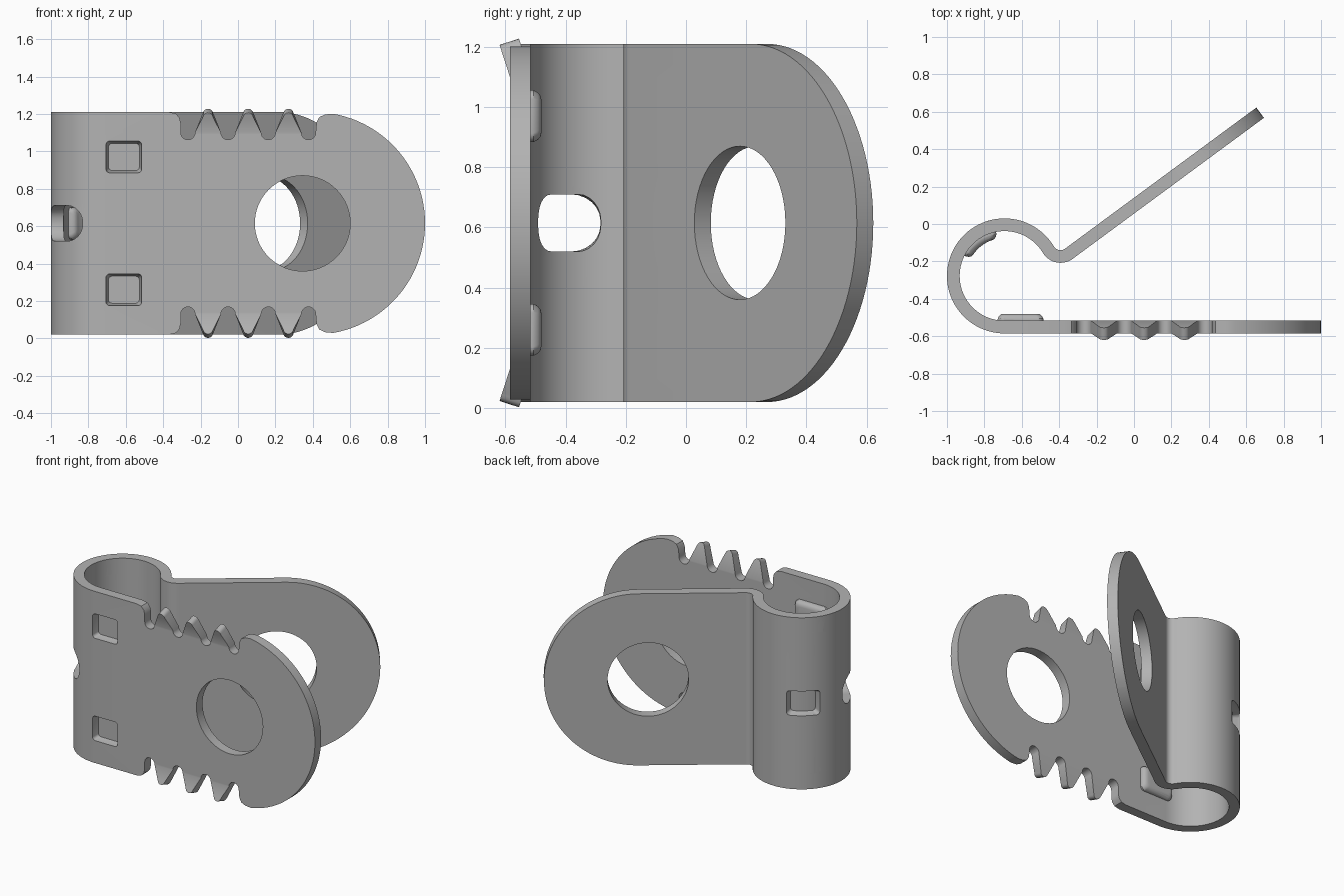
import bpy, bmesh
from math import sin, cos, pi, radians as rad
from mathutils import Vector

if "Cube" in bpy.data.objects:
    bpy.data.objects.remove(bpy.data.objects["Cube"])

# Sheet dimensions: the clip is built flat (length s, depth d, height z), then bent
T, MID, R_END = 0.034, 0.615, 0.595          # half thickness, mid height, end radius
RC, RV, Y0 = 0.2735, 0.076, -0.551           # barrel and valley radii, front plate y
A1, A2, TILT = rad(31), rad(211), rad(36.4)
C1 = Vector((-0.6925, Y0 + RC))
C2 = C1 + (RC + RV) * Vector((cos(A1), sin(A1)))
S1 = 1.6925
S2 = S1 + RC * (1.5 * pi - A1)
S3 = S2 + RV * (1.5 * pi + TILT - A2)
S4 = S3 + 1.27
FOLD, TOOTH_TILT = 1.10, rad(18)


def arc(cx, cz, r, a0, a1, n):
    return [(cx + r * cos(rad(a0 + (a1 - a0) * i / n)),
             cz + r * sin(rad(a0 + (a1 - a0) * i / n))) for i in range(n + 1)]


def rounded(cx, cz, w, h, r):
    pts = []
    for k, (sx, sz) in enumerate([(1, 1), (-1, 1), (-1, -1), (1, -1)]):
        pts += arc(cx + sx * (w / 2 - r), cz + sz * (h / 2 - r), r, 90 * k, 90 * k + 90, 6)
    return pts


def loft(name, rings):
    """Closed solid through rings of (points, depth)."""
    bm = bmesh.new()
    loops = [[bm.verts.new((s, d, z)) for s, z in pts] for pts, d in rings]
    bm.faces.new(loops[0])
    bm.faces.new(loops[-1][::-1])
    for a, b in zip(loops, loops[1:]):
        for i in range(len(a)):
            j = (i + 1) % len(a)
            bm.faces.new((a[i], b[i], b[j], a[j]))
    bmesh.ops.recalc_face_normals(bm, faces=bm.faces[:])
    me = bpy.data.meshes.new(name)
    bm.to_mesh(me)
    bm.free()
    ob = bpy.data.objects.new(name, me)
    bpy.context.collection.objects.link(ob)
    return ob


def combine(target, tool, op):
    tool.hide_render = True
    mod = target.modifiers.new(op, 'BOOLEAN')
    mod.operation, mod.object, mod.solver = op, tool, 'EXACT'
    bpy.context.view_layer.objects.active = target
    bpy.ops.object.modifier_apply(modifier=mod.name)
    bpy.data.objects.remove(tool, do_unlink=True)


# Upper half outline in front-view x: round end, toothed notch, shoulder
half = arc(0.405, MID, R_END, 0, 80, 24)
half += [(0.465, 1.197), (0.435, 1.183), (0.42, 1.155)]
for k in range(4):
    vx = 0.377 - 0.215 * k
    half += arc(vx, FOLD, 0.038, 0, -180, 12)
    if k < 3:
        px = vx - 0.1075
        half += [(px + 0.031, 1.18)] + arc(px, 1.185, 0.027, 10, 170, 8) + [(px - 0.031, 1.18)]
half += [(-0.306, 1.15), (-0.313, 1.18), (-0.333, 1.202), (-0.37, 1.21)]
half = [(1 - x, z) for x, z in half]
half += arc(S4 - R_END, MID, R_END, 90, 0, 28)
outline = half + [(s, 2 * MID - z) for s, z in half[-2:0:-1]]
clip = loft("bent_clip", [(outline, -T), (outline, T)])

# Round holes in both plates, and the slot in the barrel
cuts = [arc(s, MID, 0.255, 0, 360, 64)[:-1] for s in (0.655, S4 - 0.655)]
cuts.append(rounded(1.968, MID, 0.296, 0.19, 0.088))
for pts in cuts:
    combine(clip, loft("hole_cutter", [(pts, -0.1), (pts, 0.1)]), 'DIFFERENCE')

# Pressed dimples: raised inside, recessed outside
for s, z in [(1.61, 0.97), (1.61, 2 * MID - 0.97), (2.375, MID)]:
    def ring(w, h, r):
        return rounded(s, z, w, h, r)
    bump = [(ring(0.25, 0.172, 0.03), 0.015), (ring(0.25, 0.172, 0.03), 0.045),
            (ring(0.235, 0.157, 0.03), 0.059), (ring(0.212, 0.135, 0.025), 0.068),
            (ring(0.18, 0.105, 0.02), 0.071)]
    recess = [(ring(0.19, 0.17, 0.02), -0.06), (ring(0.19, 0.17, 0.02), -0.03),
              (ring(0.165, 0.145, 0.02), 0.012)]
    combine(clip, loft("dimple_bump", bump), 'UNION')
    combine(clip, loft("dimple_cutter", recess), 'DIFFERENCE')


def bend(co):
    s, d, z = co
    if s <= S1:
        p, n = Vector((1 - s, Y0)), Vector((0, 1))
    elif s <= S2:
        a = 1.5 * pi - (s - S1) / RC
        n = -Vector((cos(a), sin(a)))
        p = C1 - RC * n
    elif s <= S3:
        a = A2 + (s - S2) / RV
        n = Vector((cos(a), sin(a)))
        p = C2 + RV * n
    else:
        n = Vector((sin(TILT), -cos(TILT)))
        p = C2 + RV * n + (s - S3) * Vector((cos(TILT), sin(TILT)))
    p = p + d * n
    return Vector((p.x, p.y, z))


# Slice the flat sheet along the bend lines and the tooth folds
bm = bmesh.new()
bm.from_mesh(clip.data)
bmesh.ops.remove_doubles(bm, verts=bm.verts[:], dist=1e-5)
bmesh.ops.triangulate(bm, faces=bm.faces[:])
planes = [((S1 + (S2 - S1) * i / 56, 0, 0), (1, 0, 0)) for i in range(57)]
planes += [((S2 + (S3 - S2) * i / 16, 0, 0), (1, 0, 0)) for i in range(1, 17)]
planes += [((0, 0, z), (0, 0, 1)) for z in (FOLD, 2 * MID - FOLD)]
for co, no in planes:
    bmesh.ops.bisect_plane(bm, geom=bm.verts[:] + bm.edges[:] + bm.faces[:],
                           dist=1e-5, plane_co=co, plane_no=no)

# Fold the teeth outwards, then bend the sheet
for v in bm.verts:
    side = 1 if v.co.z > MID else -1
    h = abs(v.co.z - MID) - (FOLD - MID)
    if h > 1e-4 and 0.65 < v.co.x < 1.24:
        d = v.co.y + T
        v.co.y = -T + d * cos(TOOTH_TILT) - h * sin(TOOTH_TILT)
        v.co.z = MID + side * (FOLD - MID + h * cos(TOOTH_TILT) + d * sin(TOOTH_TILT))
    v.co = bend(v.co)
bmesh.ops.recalc_face_normals(bm, faces=bm.faces[:])
bm.to_mesh(clip.data)
bm.free()

# Darker grey metal
metal = bpy.data.materials.new("grey_metal")
metal.diffuse_color = (0.45, 0.45, 0.45, 1)
metal.use_nodes = True
metal.node_tree.nodes["Principled BSDF"].inputs["Base Color"].default_value = metal.diffuse_color
clip.data.materials.clear()
clip.data.materials.append(metal)

bpy.ops.object.select_all(action='DESELECT')
clip.select_set(True)
bpy.context.view_layer.objects.active = clip
bpy.ops.object.shade_smooth_by_angle(angle=rad(30))
